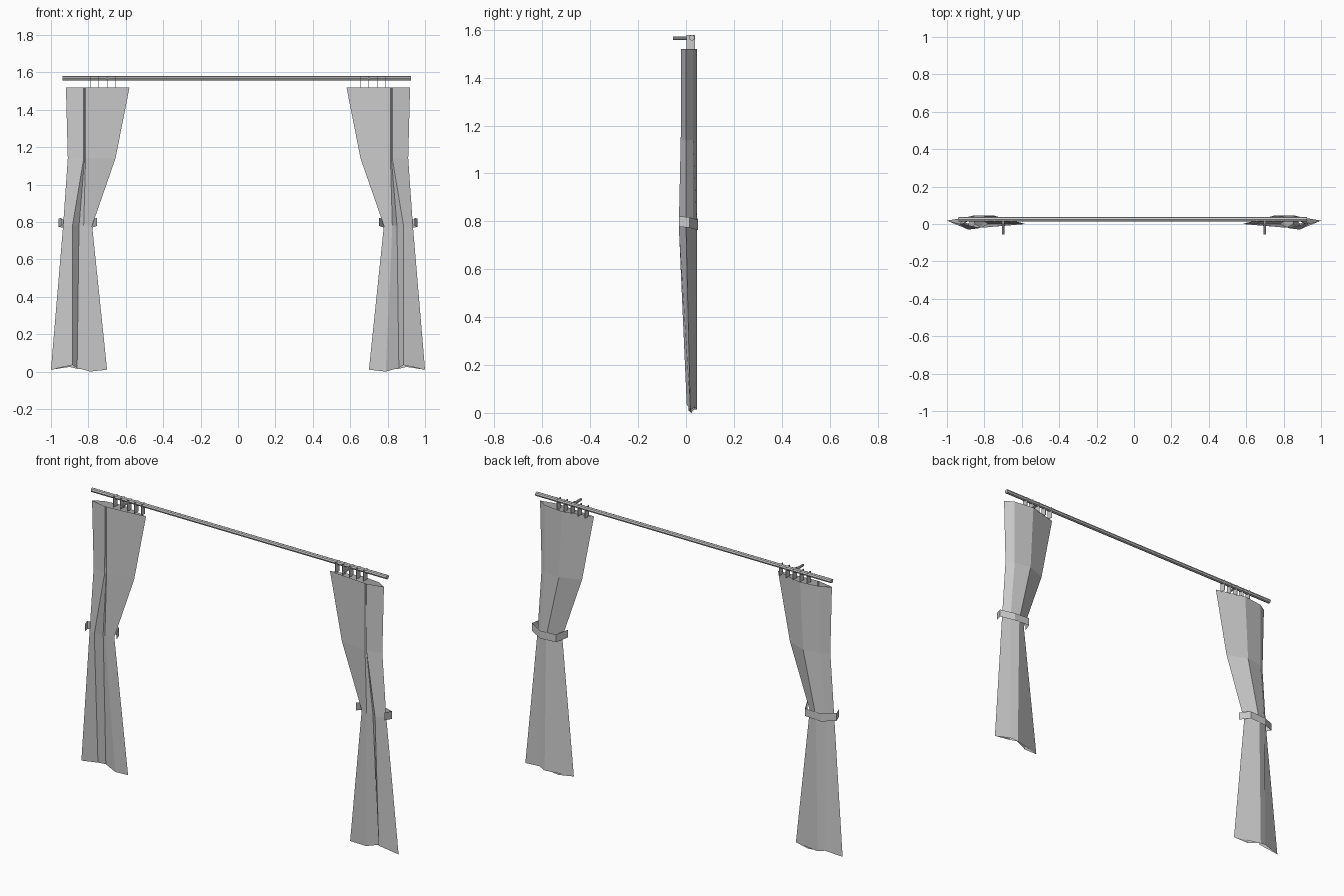
import bpy, bmesh, math
from mathutils import Matrix

cube = bpy.data.objects.get("Cube")
if cube:
    bpy.data.objects.remove(cube, do_unlink=True)

grey = bpy.data.materials.new("fabric_grey")
grey.use_nodes = True
colour = (0.6, 0.6, 0.6, 1)
grey.diffuse_color = colour
grey.node_tree.nodes["Principled BSDF"].inputs["Base Color"].default_value = colour


def finish(name, bm):
    bmesh.ops.recalc_face_normals(bm, faces=bm.faces)
    mesh = bpy.data.meshes.new(name)
    bm.to_mesh(mesh)
    bm.free()
    mesh.materials.append(grey)
    obj = bpy.data.objects.new(name, mesh)
    bpy.context.collection.objects.link(obj)
    return obj


def loft(name, rows, side, closed):
    """Join rows of points with quads; side mirrors across x."""
    bm = bmesh.new()
    grid = [[bm.verts.new((side * x, y, z)) for x, y, z in row] for row in rows]
    count = len(grid[0])
    for a, b in zip(grid, grid[1:]):
        for i in range(count if closed else count - 1):
            j = (i + 1) % count
            bm.faces.new((a[i], a[j], b[j], b[i]))
    return finish(name, bm)


def bar(name, radius, length, sides, location, axis):
    bm = bmesh.new()
    bmesh.ops.create_cone(bm, cap_ends=True, segments=sides, radius1=radius,
                          radius2=radius, depth=length,
                          matrix=Matrix.Translation(location)
                          @ Matrix.Rotation(math.pi / 2, 4, axis))
    return finish(name, bm)


def plate(name, size, location):
    bm = bmesh.new()
    bmesh.ops.create_cube(bm, size=1, matrix=Matrix.Translation(location)
                          @ Matrix.Diagonal((*size, 1)))
    return finish(name, bm)


# Folded cloth sections: inner edge, front pleat, recess, side pleat,
# outer edge, back corner, back peak
sections = [
    (1.52, [(.58, 0), (.815, -.02), (.82, -.017), (.825, -.02),
            (.92, 0), (.87, .03), (.75, .045)]),
    (1.14, [(.655, 0), (.815, -.02), (.82, -.015), (.825, -.022),
            (.91, 0), (.87, .03), (.77, .045)]),
    (0.78, [(.78, 0), (.825, -.02), (.85, 0), (.885, -.03),
            (.935, 0), (.90, .03), (.85, .045)]),
    (0.01, [(.70, .01), (.79, .022), (.86, .038), (.885, .003),
            (1, .018), (.90, .035), (.86, .045)]),
]
hem = [0, -.01, .01, .025, 0, .015, .005]
rows = [[(x, y, z + (hem[i] if z < .1 else 0)) for i, (x, y) in enumerate(pts)]
        for z, pts in sections]

# Tieback strap, open towards the wall: x, y, centre height
strap = [(.755, -.015, .80), (.785, .05, .79), (.885, .05, .785),
         (.96, .015, .795), (.945, -.03, .80)]
strap_rows = [[(x, y, z + d) for x, y, z in strap] for d in (.022, -.022)]

for side, label in ((1, "left"), (-1, "right")):
    loft(label + "_curtain", rows, side, True)
    loft(label + "_tieback", strap_rows, side, False)
    # Hanging tabs over the rod
    for i in range(5):
        plate(f"{label}_hanger_{i + 1}", (.002, .035, .063),
              (side * (.612 + .044 * i), .02, 1.546))
    # Wall bracket
    bar(label + "_bracket", .007, .07, 8, (side * .70, -.02, 1.565), 'X')

bar("curtain_rod", .012, 1.863, 8, (-.006, .025, 1.567), 'Y')
